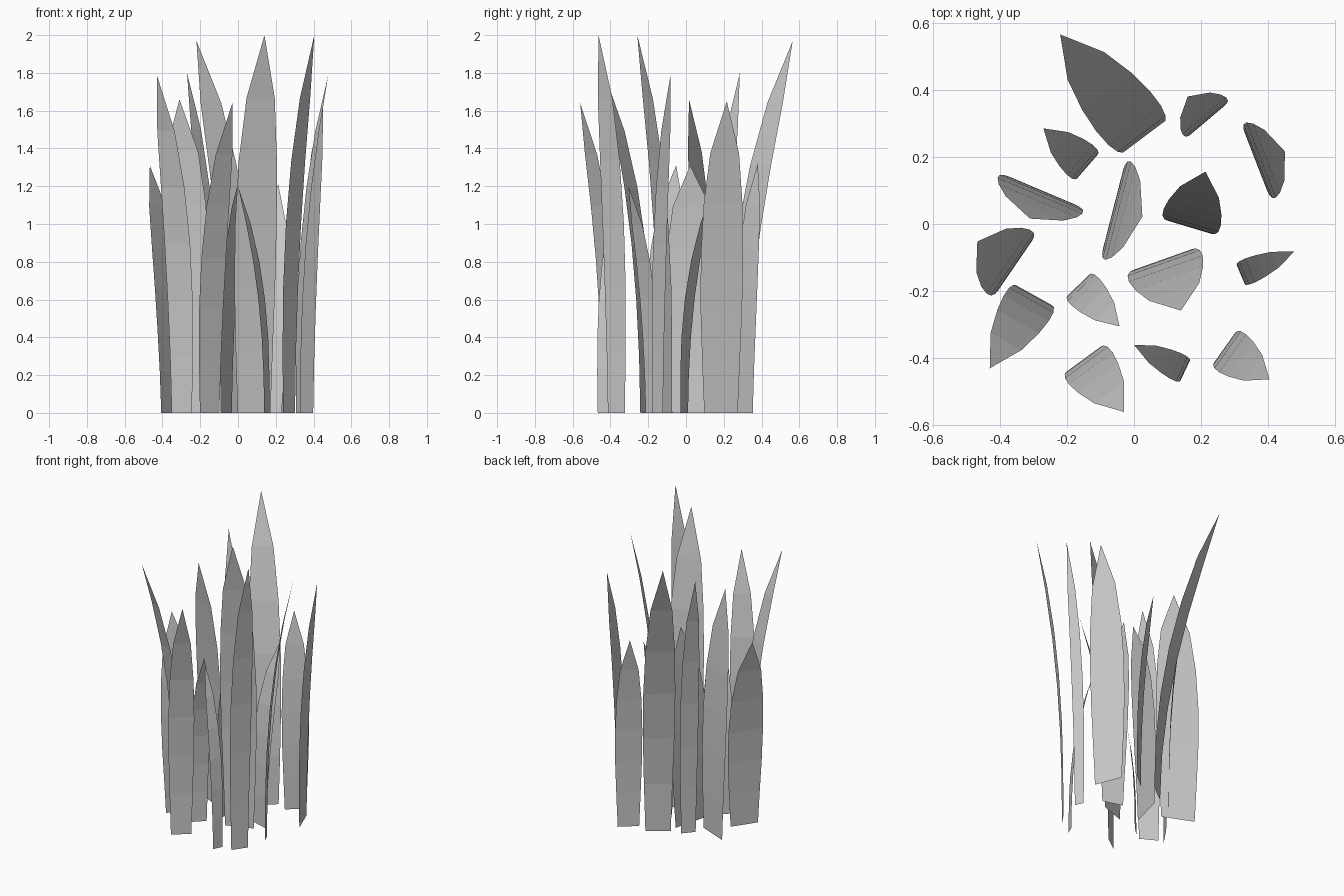
import bpy
import bmesh
from mathutils import Vector

cube = bpy.data.objects.get("Cube")
if cube:
    bpy.data.objects.remove(cube, do_unlink=True)

# One plain grey for the whole tuft
grey = bpy.data.materials.new("plain_grey")
grey.use_nodes = True
colour = (0.6, 0.6, 0.6, 1.0)
grey.diffuse_color = colour
grey.node_tree.nodes["Principled BSDF"].inputs["Base Color"].default_value = colour

# Width of a blade at each row, from the ground up to the row below the tip
ROW_WIDTHS = [0.79, 0.89, 0.98, 1.0, 0.92, 0.68]


def make_blade(name, side_a, side_b, tip, height, curl=2.5):
    """Flat leaf strip standing on the line side_a-side_b, bending over to a pointed tip."""
    side_a, side_b, tip = (Vector((*p, 0)) for p in (side_a, side_b, tip))
    root = (side_a + side_b) / 2
    half = (side_b - side_a) / 2
    lean = tip - root
    bm = bmesh.new()
    rows = []
    for i, width in enumerate(ROW_WIDTHS):
        t = i / len(ROW_WIDTHS)
        centre = root + lean * t ** curl + Vector((0, 0, height * t))
        rows.append([bm.verts.new(centre + half * width * s) for s in (-1, 1)])
    for low, high in zip(rows, rows[1:]):
        bm.faces.new((low[0], low[1], high[1], high[0]))
    point = bm.verts.new(tip + Vector((0, 0, height)))
    bm.faces.new((rows[-1][0], rows[-1][1], point))

    # The upper side of the leaf faces up
    bm.normal_update()
    if sum(f.normal.z for f in bm.faces) < 0:
        bmesh.ops.reverse_faces(bm, faces=bm.faces[:])
    mesh = bpy.data.meshes.new(name)
    bm.to_mesh(mesh)
    bm.free()
    mesh.materials.append(grey)
    blade = bpy.data.objects.new(name, mesh)
    bpy.context.collection.objects.link(blade)
    return blade


# Back blades
make_blade("back_large_blade", (-.05, .2), (.11, .32), (-.22, .565), 1.97, curl=2.0)
make_blade("back_short_blade", (.155, .255), (.285, .365), (.16, .38), 1.32)
make_blade("back_left_blade", (.32, .297), (.407, .073), (.45, .216), 1.65)
make_blade("back_right_blade", (-.1, .216), (-.177, .127), (-.27, .285), 1.8)

# Middle blades
make_blade("right_wide_blade", (-.4, .153), (-.147, .046), (-.31, .016), 1.66)
make_blade("right_outer_blade", (-.29, -.03), (-.42, -.22), (-.467, -.052), 1.31)
make_blade("centre_blade", (-.025, .19), (-.1, -.103), (.025, .022), 1.31)
make_blade("left_inner_blade", (.08, .016), (.25, -.035), (.213, .156), 1.21)
make_blade("centre_tall_blade", (.195, -.067), (-.025, -.145), (.14, -.258), 2.0)
make_blade("left_outer_blade", (.303, -.115), (.333, -.186), (.478, -.082), 1.79)

# Front blades
make_blade("front_inner_blade", (-.124, -.142), (-.207, -.222), (-.043, -.305), 1.2)
make_blade("front_narrow_blade", (.17, -.4), (.135, -.475), (0, -.36), 1.2)
make_blade("front_wide_blade", (-.215, -.45), (-.085, -.355), (-.03, -.56), 1.64)
make_blade("front_right_blade", (-.365, -.175), (-.23, -.25), (-.43, -.43), 1.79)
make_blade("front_left_blade", (.23, -.425), (.31, -.312), (.404, -.463), 2.0)
